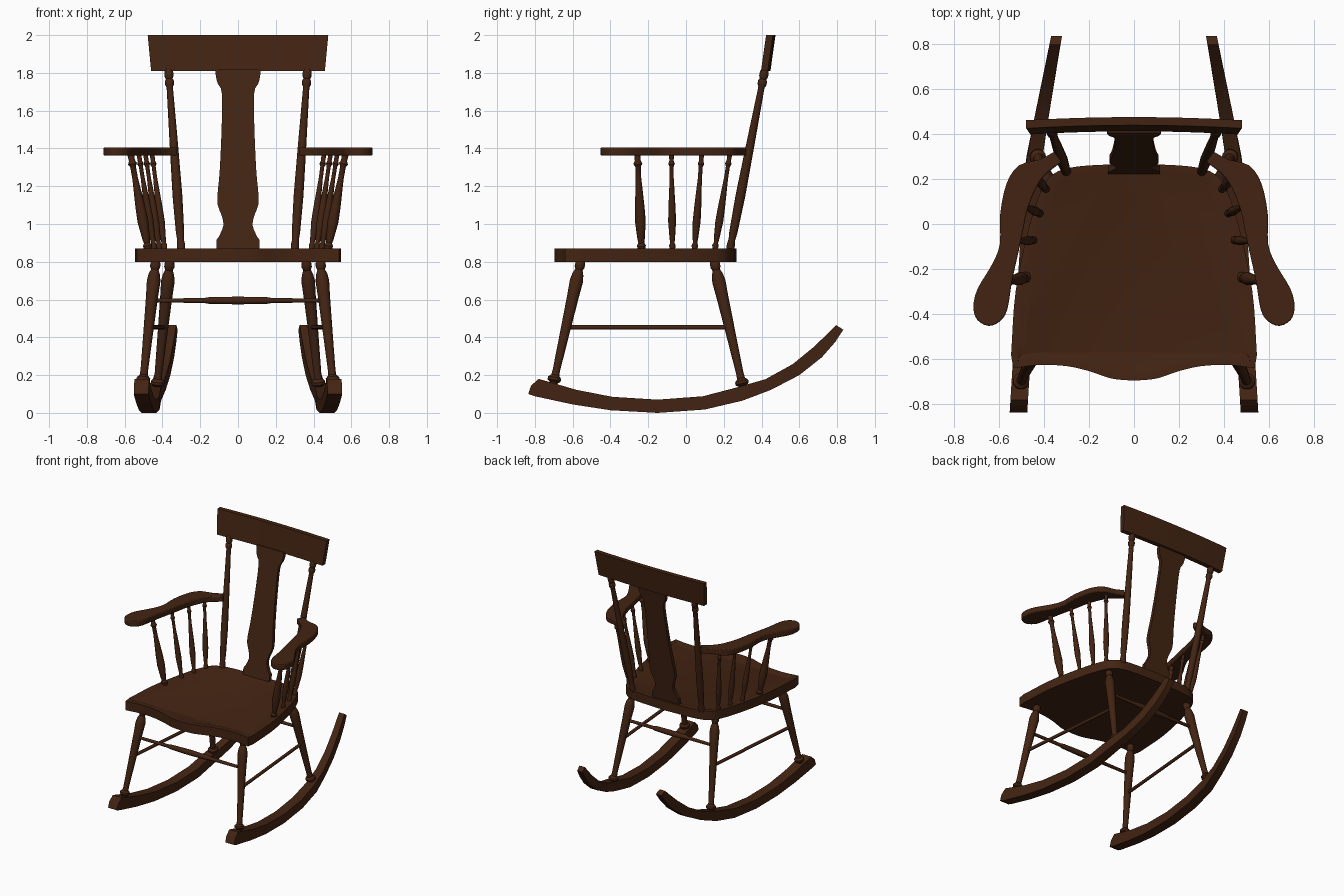
import bpy, bmesh, math
from mathutils import Vector

if "Cube" in bpy.data.objects:
    bpy.data.objects.remove(bpy.data.objects["Cube"])

wood = bpy.data.materials.new("dark brown wood")
wood.diffuse_color = (0.056, 0.0175, 0.0062, 1)
wood.use_nodes = True
wood.node_tree.nodes["Principled BSDF"].inputs["Base Color"].default_value = wood.diffuse_color


def finish(name, bm, mirror=False, bevel=0):
    bmesh.ops.recalc_face_normals(bm, faces=bm.faces)
    me = bpy.data.meshes.new(name)
    bm.to_mesh(me)
    bm.free()
    ob = bpy.data.objects.new(name, me)
    bpy.context.collection.objects.link(ob)
    me.materials.append(wood)
    if bevel:
        m = ob.modifiers.new("bevel", 'BEVEL')
        m.width, m.segments, m.limit_method = bevel, 2, 'ANGLE'
        m.angle_limit = math.radians(50)
    if mirror:
        ob.modifiers.new("mirror", 'MIRROR')
    bpy.context.view_layer.objects.active = ob
    ob.select_set(True)
    bpy.ops.object.shade_smooth_by_angle(angle=math.radians(35))
    ob.select_set(False)
    return ob


def spline(pts, n=4):
    """Smooth open curve through the given points."""
    p = [Vector(q) for q in pts]
    p = [2 * p[0] - p[1]] + p + [2 * p[-1] - p[-2]]
    out = []
    for i in range(1, len(p) - 2):
        a, b, c, d = p[i - 1:i + 3]
        for k in range(n):
            t = k / n
            out.append(0.5 * (2 * b + (c - a) * t + (2 * a - 5 * b + 4 * c - d) * t * t
                              + (3 * b - a - 3 * c + d) * t ** 3))
    return out + [p[-2]]


def loft(bm, rings):
    """Skin closed rings of points and cap both ends."""
    vs = [[bm.verts.new(q) for q in r] for r in rings]
    n = len(vs[0])
    for r, s in zip(vs, vs[1:]):
        for i in range(n):
            bm.faces.new((r[i], r[(i + 1) % n], s[(i + 1) % n], s[i]))
    bm.faces.new(vs[0][::-1])
    return bm.faces.new(vs[-1])


def turned(name, a, b, profile, mirror=True, sides=14):
    """Lathe-turned rod from a to b; profile holds (fraction, radius)."""
    a, b = Vector(a), Vector(b)
    q = (b - a).to_track_quat('Z', 'Y')
    bm = bmesh.new()
    loft(bm, [[a + (b - a) * t + q @ Vector((r * math.cos(k * math.tau / sides),
                                             r * math.sin(k * math.tau / sides), 0))
               for k in range(sides)] for t, r in profile])
    return finish(name, bm, mirror)


# Seat: wavy front, flared sides, shallow dish inside a rim
front = spline([(0, -.695), (.1, -.685), (.2, -.652), (.3, -.63), (.42, -.625), (.535, -.64)])
side = spline([(.545, -.58), (.525, -.3), (.47, -.03), (.415, .14), (.36, .22), (.25, .255), (0, .268)])
half = front + side
outline = half + [Vector((-p.x, p.y)) for p in half[-2:0:-1]]
bm = bmesh.new()
top = loft(bm, [[(p.x, p.y, z) for p in outline] for z in (.80, .87)])
bmesh.ops.recalc_face_normals(bm, faces=bm.faces)
bmesh.ops.inset_region(bm, faces=[top], thickness=.035, depth=0)
bmesh.ops.inset_region(bm, faces=[top], thickness=.02, depth=-.007)
finish("seat", bm)

# Rockers: (bottom y, bottom z, top y, top z)
bm = bmesh.new()
rings = []
for yb, zb, yt, zt in [(-.835, .10, -.82, .145), (-.80, .088, -.78, .18), (-.6, .045, -.58, .122),
                       (-.4, .014, -.39, .085), (-.15, 0, -.15, .07), (.1, .018, .09, .088),
                       (.3, .065, .27, .135), (.45, .122, .42, .178), (.6, .20, .565, .258),
                       (.72, .295, .675, .348), (.79, .375, .745, .415), (.833, .44, .795, .465)]:
    def cx(y):
        return .512 - .07 * (y + .83) / 1.13 if y < .3 else .442 - .185 * (y - .3)
    w = .039 if yb < .1 else .039 - .015 * (yb - .1) / .73
    rings.append([(cx(yb) - w, yb, zb), (cx(yb) + w, yb, zb), (cx(yt) + w, yt, zt), (cx(yt) - w, yt, zt)])
loft(bm, rings)
finish("rocker", bm, True)

# Turned legs, from rocker to seat
leg = [(0, .022), (.06, .022), (.075, .036), (.095, .036), (.115, .022), (.15, .02), (.45, .026),
       (.72, .032), (.84, .036), (.89, .03), (.925, .02), (.945, .027), (.97, .027), (1, .02)]
turned("front_leg", (.507, -.71, .12), (.435, -.555, .81), leg)
turned("back_leg", (.432, .31, .10), (.36, .148, .81), leg)

# Stretchers
bar = [(0, .011), (.3, .013), (.33, .018), (.5, .021), (.67, .018), (.7, .013), (1, .011)]
turned("front_stretcher", (-.455, -.603, .595), (.455, -.603, .595), bar, False)
turned("back_stretcher", (-.382, .195, .595), (.382, .195, .595), bar, False)
turned("side_stretcher", (.47, -.635, .453), (.395, .228, .453), [(0, .012), (1, .012)])

# Armrests: flat paddle shape
arm = spline([(.32, .275), (.41, .2), (.47, .07), (.50, -.07), (.54, -.25), (.562, -.38), (.595, -.432),
              (.645, -.452), (.695, -.425), (.712, -.37), (.695, -.29), (.63, -.18), (.595, -.09),
              (.593, .045), (.565, .18), (.51, .26), (.42, .285), (.355, .32)], 3)
bm = bmesh.new()
loft(bm, [[(p.x, p.y, z) for p in arm] for z in (1.362, 1.406)])
finish("armrest", bm, True, .006)

# Arm supports: one stout post and three slim spindles per side
post = [(0, .018), (.05, .024), (.08, .016), (.12, .02), (.3, .029), (.45, .026), (.75, .015),
        (.87, .015), (.9, .024), (.93, .016), (1, .018)]
slim = [(t, r * .72) for t, r in post]
turned("front_arm_post", (.475, -.235, .86), (.568, -.257, 1.37), post)
for xb, yb, xt, yt in [(.442, -.072, .525, -.077), (.415, .045, .49, .083), (.388, .152, .455, .232)]:
    turned("arm_spindle", (xb, yb, .86), (xt, yt, 1.37), slim)

# Back posts
turned("back_post", (.30, .232, .86), (.368, .418, 1.82),
       [(0, .02), (.03, .022), (.06, .018), (.1, .022), (.3, .026), (.6, .022), (.88, .017), (.9, .017),
        (.915, .024), (.935, .024), (.945, .018), (.96, .024), (.98, .024), (1, .018)])

# Back splat: vase outline, leaning back
edge = [Vector(p) for p in ((.115, .865), (.115, .915))] + spline(
    [(.10, .935), (.078, .99), (.085, 1.04), (.107, 1.10), (.108, 1.16), (.097, 1.28), (.087, 1.5),
     (.085, 1.69), (.108, 1.745), (.118, 1.79), (.118, 1.82)], 3)
bm = bmesh.new()
loft(bm, [[(s * w, .237 + (z - .87) * .19 + d, z) for s, d in
           ((-1, -.014), (1, -.014), (1, .014), (-1, .014))] for w, z in edge])
finish("back_splat", bm)

# Crest rail: gently bowed board
bm = bmesh.new()
rings = []
for i in range(-6, 7):
    u = i / 6
    bow = .014 * (1 - u * u)
    rings.append([(u * .46, .397 + bow, 1.81), (u * .478, .424 + bow, 2.0),
                  (u * .478, .46 + bow, 2.0), (u * .46, .433 + bow, 1.81)])
loft(bm, rings)
finish("crest_rail", bm)
